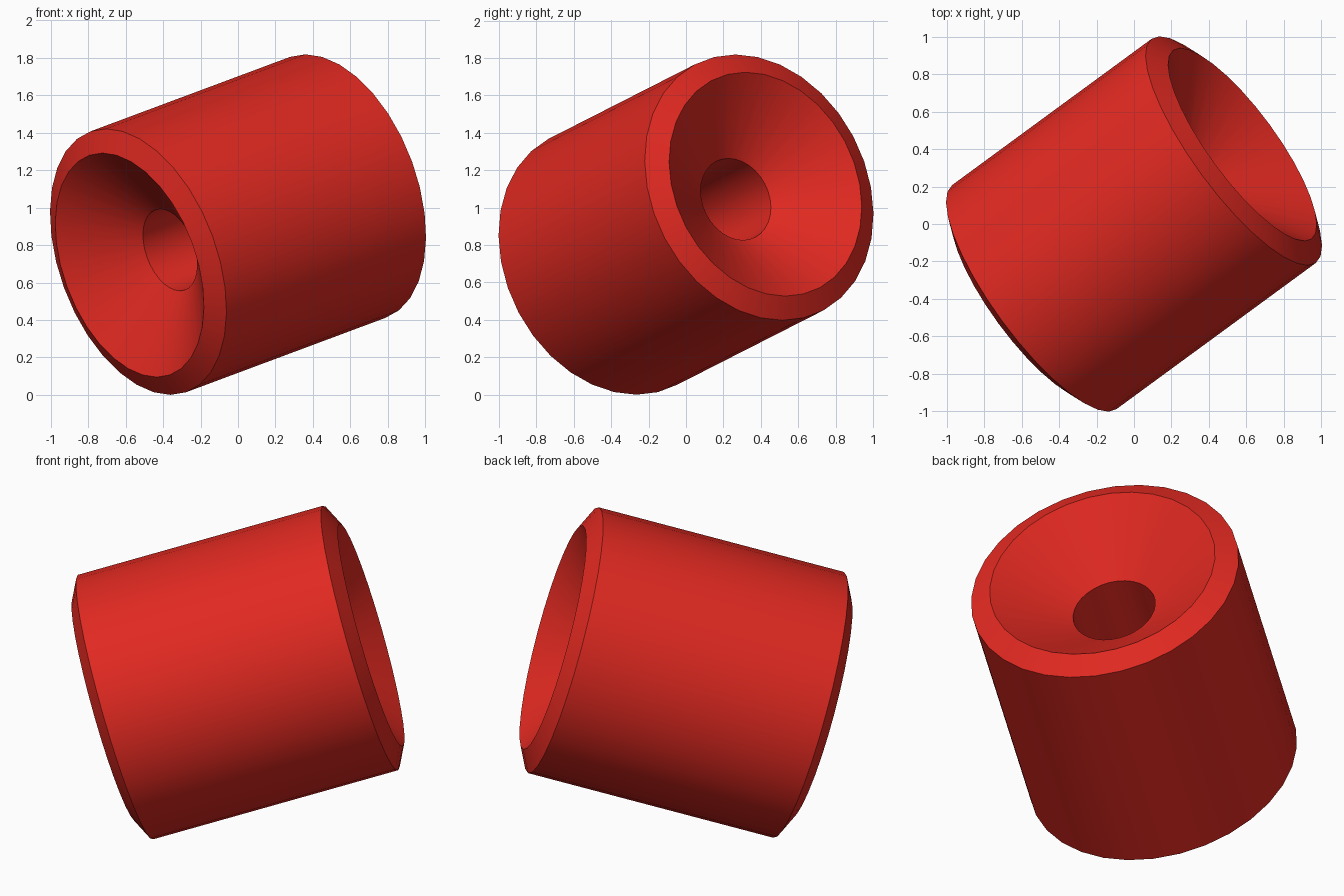
import bpy, bmesh, math
from mathutils import Vector

if "Cube" in bpy.data.objects:
    bpy.data.objects.remove(bpy.data.objects["Cube"])

SIDES = 32
AXIS = Vector((0.772, 0.566, 0.288)).normalized()
CENTRE = Vector((0, 0, 0.913))

# Half profile (radius, height): hole edge, countersink mouth, outer chamfer
half = [(0.228, 0.47), (0.625, 0.75), (0.742, 0.69)]
profile = half + [(r, -h) for r, h in reversed(half)]

# Revolve the closed profile; the last band is the wall of the through hole
bm = bmesh.new()
rings = []
for r, h in profile:
    rings.append([bm.verts.new((r * math.cos(2 * math.pi * i / SIDES),
                                r * math.sin(2 * math.pi * i / SIDES), h))
                  for i in range(SIDES)])
for k, a in enumerate(rings):
    b = rings[(k + 1) % len(rings)]
    for i in range(SIDES):
        j = (i + 1) % SIDES
        bm.faces.new((a[i], a[j], b[j], b[i]))
bmesh.ops.recalc_face_normals(bm, faces=bm.faces)

# Tilt onto its rim and rest on the ground
bm.transform(AXIS.to_track_quat('Z', 'Y').to_matrix().to_4x4())
bmesh.ops.translate(bm, verts=bm.verts, vec=CENTRE)
low = min(v.co.z for v in bm.verts)
bmesh.ops.translate(bm, verts=bm.verts, vec=(0, 0, -low))

mesh = bpy.data.meshes.new("countersunk_bead")
bm.to_mesh(mesh)
bm.free()
bead = bpy.data.objects.new("countersunk_bead", mesh)
bpy.context.collection.objects.link(bead)

# Red material
red = bpy.data.materials.new("red")
red.diffuse_color = (0.75, 0.022, 0.015, 1)
red.use_nodes = True
red.node_tree.nodes["Principled BSDF"].inputs["Base Color"].default_value = red.diffuse_color
mesh.materials.append(red)

# Smooth walls, sharp rims
bpy.context.view_layer.objects.active = bead
bead.select_set(True)
bpy.ops.object.shade_smooth_by_angle(angle=math.radians(25))
